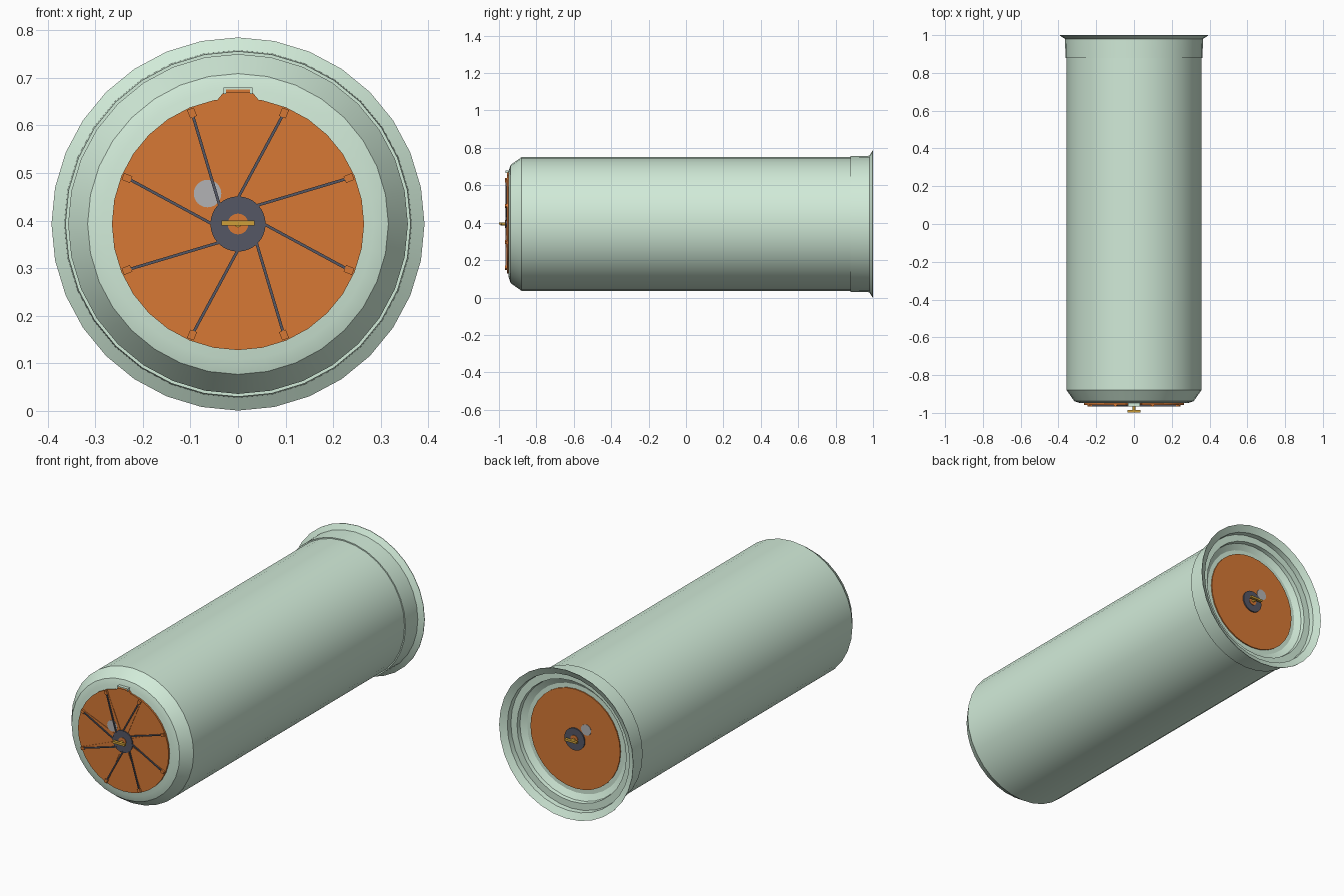
import bpy, bmesh
from math import sin, cos, pi, radians, atan2, hypot
from mathutils import Matrix, Vector

if "Cube" in bpy.data.objects:
    bpy.data.objects.remove(bpy.data.objects["Cube"])

CZ = 0.393  # height of the tube axis


def material(name, rgb):
    m = bpy.data.materials.new(name)
    m.diffuse_color = (*rgb, 1)
    m.use_nodes = True
    m.node_tree.nodes["Principled BSDF"].inputs["Base Color"].default_value = m.diffuse_color
    return m


GREEN = material("pale_green", (0.64, 0.83, 0.69))
ORANGE = material("orange", (0.68, 0.19, 0.035))
DARK = material("dark_grey", (0.09, 0.095, 0.13))
GOLD = material("gold", (0.62, 0.35, 0.04))
GLASS = material("window_grey", (0.45, 0.45, 0.46))


def finish(bm, name, mat, smooth=True):
    bmesh.ops.recalc_face_normals(bm, faces=bm.faces)
    me = bpy.data.meshes.new(name)
    bm.to_mesh(me)
    bm.free()
    me.materials.append(mat)
    ob = bpy.data.objects.new(name, me)
    bpy.context.collection.objects.link(ob)
    if smooth:
        bpy.ops.object.select_all(action='DESELECT')
        ob.select_set(True)
        bpy.context.view_layer.objects.active = ob
        bpy.ops.object.shade_smooth_by_angle(angle=radians(25))
    return ob


def lathe(name, profile, mat, n=32, x=0, z=CZ):
    """Revolve (radius, y) points about an axis along y; radius 0 closes an end."""
    bm = bmesh.new()
    rings = []
    for r, y in profile:
        k = n if r else 1
        rings.append([bm.verts.new((x + r * sin(2 * pi * i / n), y, z + r * cos(2 * pi * i / n)))
                      for i in range(k)])
    for a, b in zip(rings, rings[1:]):
        for i in range(n):
            j = (i + 1) % n
            ids = [a[i % len(a)], a[j % len(a)], b[j % len(b)], b[i % len(b)]]
            bm.faces.new(list(dict.fromkeys(ids)))
    return finish(bm, name, mat)


def disc(name, r, y0, y1, mat, n=32, x=0, z=CZ):
    return lathe(name, [(0, y0), (r, y0), (r, y1), (0, y1)], mat, n, x, z)


def box(name, centre, size, mat, turn=0):
    """Box turned in the front plane about its own centre."""
    bm = bmesh.new()
    bmesh.ops.create_cube(bm, size=1, matrix=Matrix.Translation(centre)
                          @ Matrix.Rotation(-turn, 4, 'Y') @ Matrix.Diagonal((*size, 1)))
    return finish(bm, name, mat, False)


def bar(name, p, q, y, width, depth, mat):
    """Flat bar between two (x, z) points measured from the axis."""
    dx, dz = q[0] - p[0], q[1] - p[1]
    return box(name, ((p[0] + q[0]) / 2, y, CZ + (p[1] + q[1]) / 2),
               (hypot(dx, dz), depth, width), mat, atan2(dz, dx))


def polar(r, deg):
    return r * cos(radians(deg)), r * sin(radians(deg))


# Hull: chamfered front, collar and flared mouth, stepped recess at the back
lathe("tube_body", [(0, -0.948), (0.285, -0.948), (0.316, -0.938), (0.357, -0.88), (0.357, 0.9)], GREEN)
lathe("rear_collar", [(0.357, 0.88), (0.363, 0.88), (0.365, 0.98), (0.392, 0.997), (0.392, 1.0),
                      (0.357, 0.982), (0.355, 0.955), (0.319, 0.955), (0.316, 0.935),
                      (0.285, 0.918), (0, 0.918)], GREEN)

# Hatches: front one is ribbed, rear one is plain
disc("front_hatch", 0.265, -0.957, -0.945, ORANGE)
disc("rear_hatch", 0.262, 0.914, 0.924, ORANGE)

# Locking hub, handle and window, repeated at each end
for end, s, y in (("front", -1, -0.957), ("rear", 1, 0.924)):
    disc(end + "_hub", 0.058, y - s * 0.004, y + s * 0.007, DARK)
    disc(end + "_hub_cap", 0.022, y, y + s * 0.010, ORANGE, 16)
    disc(end + "_handle_shaft", 0.007, y, y + s * 0.036, GOLD, 12)
    box(end + "_handle", (0, y + s * 0.034, CZ + 0.002), (0.07, 0.015, 0.011), GOLD)
    disc(end + "_window", 0.029, y - s * 0.004, y + s * 0.002, GLASS, 24, -0.064, CZ + 0.064)

# Eight radial ribs with slanted locking rods and rim latches
for i in range(8):
    a = 22.5 + 45 * i
    bar("hatch_rib", polar(0.05, a), polar(0.25, a), -0.957, 0.014, 0.004, ORANGE)
    bar("locking_rod", polar(0.052, a + 24), polar(0.252, a), -0.962, 0.006, 0.006, DARK)
    bar("rim_latch", polar(0.243, a), polar(0.262, a), -0.961, 0.015, 0.012, ORANGE)

# Hinge at the top of the front hatch
bm = bmesh.new()
outline = [(-0.045, 0.652), (0.045, 0.652), (0.028, 0.672), (-0.028, 0.672)]
face = bm.faces.new([bm.verts.new((x, -0.957, z)) for x, z in outline])
ext = bmesh.ops.extrude_face_region(bm, geom=[face])
bmesh.ops.translate(bm, vec=(0, 0.012, 0), verts=[v for v in ext["geom"] if isinstance(v, bmesh.types.BMVert)])
finish(bm, "hinge_tab", ORANGE, False)
box("hinge_pin", (0, -0.957, 0.672), (0.054, 0.014, 0.007), ORANGE)
for x in (-0.028, 0.028):
    box("hinge_lug", (x, -0.956, 0.673), (0.005, 0.018, 0.014), GREEN)
box("hinge_bridge", (0, -0.956, 0.678), (0.06, 0.018, 0.004), GREEN)
